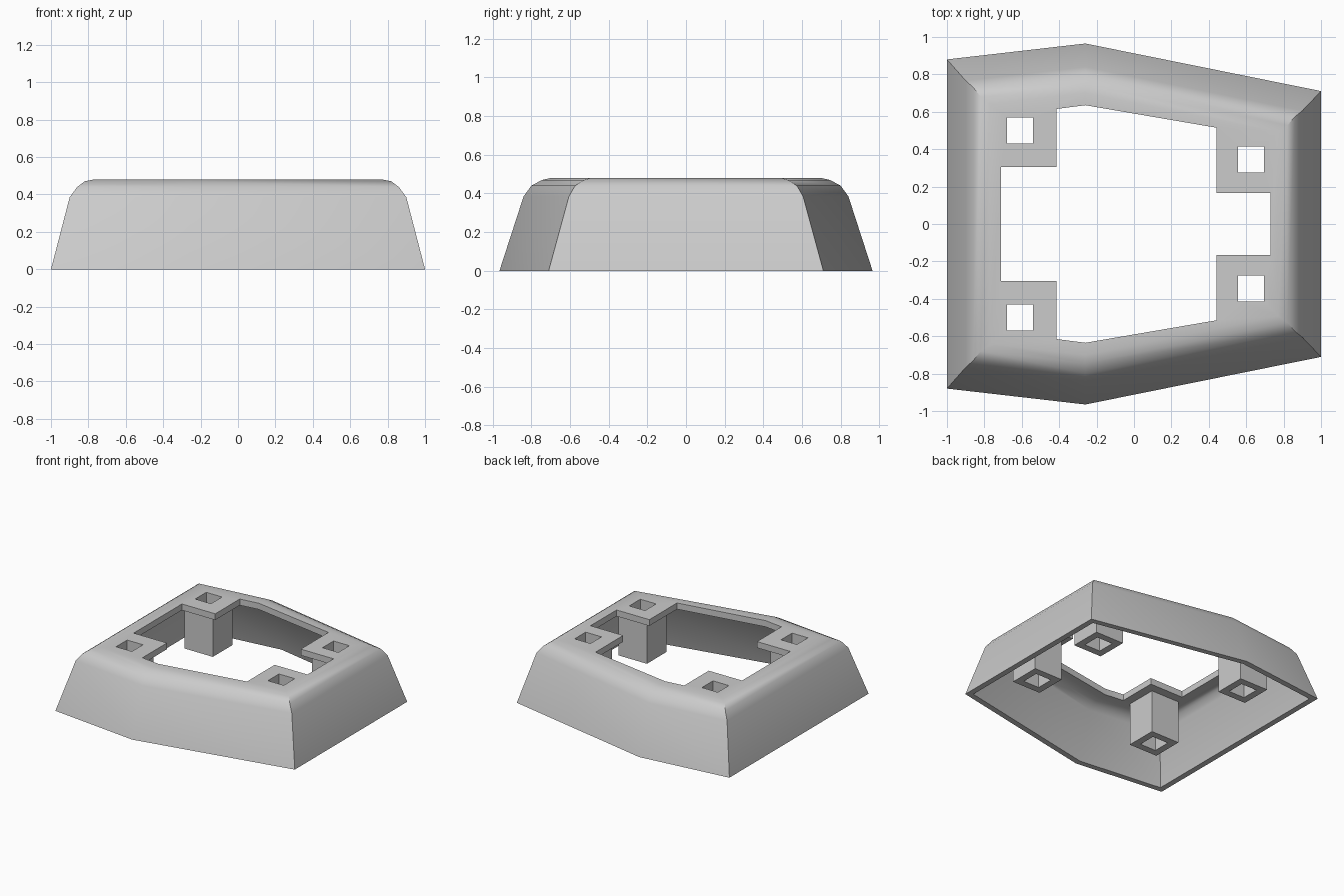
import bpy, bmesh, math

if "Cube" in bpy.data.objects:
    bpy.data.objects.remove(bpy.data.objects["Cube"])

grey = bpy.data.materials.new("plain_grey")
grey.use_nodes = True
grey.diffuse_color = (0.6, 0.6, 0.6, 1)
grey.node_tree.nodes["Principled BSDF"].inputs["Base Color"].default_value = (0.6, 0.6, 0.6, 1)


def loft(name, rings, ring_closed=False):
    """Skin a list of equal rings; cap the ends, or join last to first."""
    bm = bmesh.new()
    loops = [[bm.verts.new(p) for p in ring] for ring in rings]
    pairs = list(zip(loops, loops[1:]))
    if ring_closed:
        pairs.append((loops[-1], loops[0]))
    else:
        bm.faces.new(loops[0])
        bm.faces.new(loops[-1])
    n = len(loops[0])
    for a, b in pairs:
        for i in range(n):
            j = (i + 1) % n
            bm.faces.new((a[i], a[j], b[j], b[i]))
    bmesh.ops.recalc_face_normals(bm, faces=bm.faces)
    mesh = bpy.data.meshes.new(name)
    bm.to_mesh(mesh)
    bm.free()
    mesh.materials.append(grey)
    obj = bpy.data.objects.new(name, mesh)
    bpy.context.collection.objects.link(obj)
    return obj


def outline(dx, dy, z):
    """Six-sided footprint, inset by dx at the ends and dy at the sides."""
    peak = 0.965 - dy
    half = [(-1 + dx, peak - 0.115 * (0.74 - dx)), (-0.26, peak),
            (1 - dx, peak - 0.202 * (1.26 - dx))]
    return [(x, y, z) for x, y in half] + [(x, -y, z) for x, y in reversed(half)]


def square(cx, cy, size, z):
    h = size / 2
    return [(cx + sx * h, cy + sy * h, z) for sx, sy in ((-1, -1), (1, -1), (1, 1), (-1, 1))]


def select_only(obj):
    bpy.ops.object.select_all(action='DESELECT')
    obj.select_set(True)
    bpy.context.view_layer.objects.active = obj


def cut(target, cutter):
    cutter.hide_render = True
    mod = target.modifiers.new("cut", 'BOOLEAN')
    mod.operation = 'DIFFERENCE'
    mod.solver = 'EXACT'
    mod.object = cutter
    select_only(target)
    bpy.ops.object.modifier_apply(modifier=mod.name)
    bpy.data.objects.remove(cutter)


# Hollow shell: inner skin from the ceiling down, then outer skin up to the top
inner = [(0.23, 0.27, 0.43), (0.2, 0.24, 0.425), (0.17, 0.2, 0.41), (0.14, 0.165, 0.37), (0.045, 0.045, 0)]
outer = [(0, 0, 0), (0.1, 0.125, 0.385), (0.14, 0.165, 0.44), (0.18, 0.22, 0.47), (0.23, 0.265, 0.48)]
shell = loft("shell", [outline(*r) for r in inner + outer])

# Large opening that leaves four corner tabs
half = [(-0.71, 0.305), (-0.415, 0.305), (-0.415, 0.615), (-0.26, 0.635),
        (0.44, 0.515), (0.44, 0.165), (0.73, 0.165)]
opening = half + [(x, -y) for x, y in reversed(half)]
cut(shell, loft("opening_cutter", [[(x, y, z) for x, y in opening] for z in (0.3, 0.6)]))

# Square tube posts under the tabs, open through the top
for end, cx, cy in (("right", -0.61, 0.5), ("left", 0.625, 0.345)):
    for side, s in (("back", 1), ("front", -1)):
        cut(shell, loft("socket_cutter", [square(cx, s * cy, 0.14, z) for z in (0.3, 0.6)]))
        loft(f"{side}_{end}_post",
             [square(cx, s * cy, size, z) for size, z in
              ((0.25, 0.09), (0.25, 0.43), (0.14, 0.43), (0.14, 0.09))], ring_closed=True)

# Smooth shoulder, sharp corners
select_only(shell)
bpy.ops.object.shade_smooth_by_angle(angle=math.radians(30))
